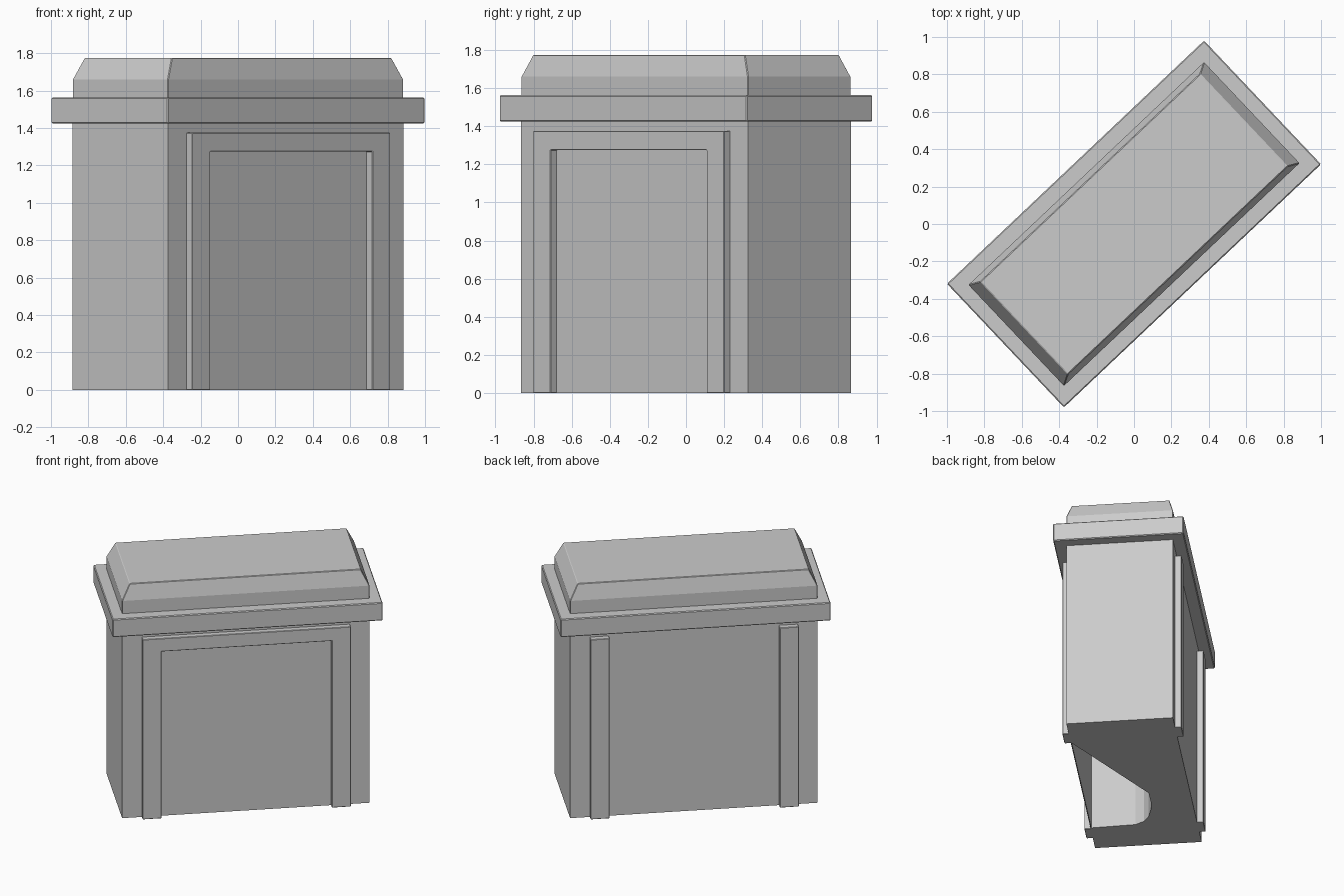
import bpy, bmesh
from math import radians
from mathutils import Matrix

if "Cube" in bpy.data.objects:
    bpy.data.objects.remove(bpy.data.objects["Cube"])

ANGLE = radians(43.4)          # whole model is turned about z
L, W = 1.733, 0.743            # body length and depth
HL, HW = L / 2, W / 2
DEPTH = 0.044                  # how far the trim stands out


def finish(name, bm, bevel=0.0, segments=1):
    bmesh.ops.recalc_face_normals(bm, faces=bm.faces)
    me = bpy.data.meshes.new(name)
    bm.to_mesh(me)
    bm.free()
    ob = bpy.data.objects.new(name, me)
    ob.rotation_euler.z = ANGLE
    bpy.context.collection.objects.link(ob)
    if bevel:
        mod = ob.modifiers.new("edge_bevel", 'BEVEL')
        mod.width, mod.segments = bevel, segments
    return ob


def prism(name, points, offset, bevel=0.0):
    """Extrude a closed outline of 3D points along an offset."""
    bm = bmesh.new()
    face = bm.faces.new([bm.verts.new(p) for p in points])
    ext = bmesh.ops.extrude_face_region(bm, geom=[face])
    verts = [g for g in ext["geom"] if isinstance(g, bmesh.types.BMVert)]
    bmesh.ops.translate(bm, verts=verts, vec=offset)
    return finish(name, bm, bevel)


def box(name, u0, u1, v0, v1, z0, z1, bevel=0.0):
    pts = [(u0, v0, z0), (u1, v0, z0), (u1, v1, z0), (u0, v1, z0)]
    return prism(name, pts, (0, 0, z1 - z0), bevel)


# Main body with a hollow open at the underside
body = box("body", -HL, HL, -HW, HW, 0, 1.45)
plan = [(0.155, 0.008), (0.588, 0.614), (0.66, 0.615), (0.72, 0.60),
        (0.774, 0.563), (0.81, 0.51), (0.832, 0.425), (0.838, 0.008)]
cutter = prism("hollow_cutter",
               [(HL - t * L, -HW + w * W, -0.1) for t, w in plan], (0, 0, 1.37))
cutter.hide_render = True
cutter.hide_viewport = True
mod = body.modifiers.new("hollow", 'BOOLEAN')
mod.operation, mod.object, mod.solver = 'DIFFERENCE', cutter, 'EXACT'

# Front surround: two posts joined by a lintel
OUT, INN = 0.729, 0.596
outline = [(-OUT, 0), (-OUT, 1.375), (OUT, 1.375), (OUT, 0),
           (INN, 0), (INN, 1.275), (-INN, 1.275), (-INN, 0)]
prism("front_surround", [(u, -HW - DEPTH, z) for u, z in outline],
      (0, DEPTH + 0.003, 0), 0.003)

# Back pilasters
for side, name in ((-1, "back_pilaster_left"), (1, "back_pilaster_right")):
    a, b = sorted((side * INN, side * OUT))
    box(name, a, b, HW - 0.003, HW + DEPTH, 0, 1.375, 0.003)

# Overhanging shelf slab
box("shelf", -0.946, 0.946, -0.455, 0.455, 1.425, 1.563, 0.006)

# Chamfered cap on top
bm = bmesh.new()
rings = []
for ul, vl, z in ((HL, HW, 1.55), (HL, HW, 1.66), (HL - 0.058, HW - 0.031, 1.775)):
    rings.append([bm.verts.new((su * ul, sv * vl, z))
                  for su, sv in ((-1, -1), (1, -1), (1, 1), (-1, 1))])
for lo, hi in zip(rings, rings[1:]):
    for i in range(4):
        j = (i + 1) % 4
        bm.faces.new((lo[i], lo[j], hi[j], hi[i]))
bm.faces.new(rings[-1])
bm.faces.new(rings[0][::-1])
finish("cap", bm, 0.004)
